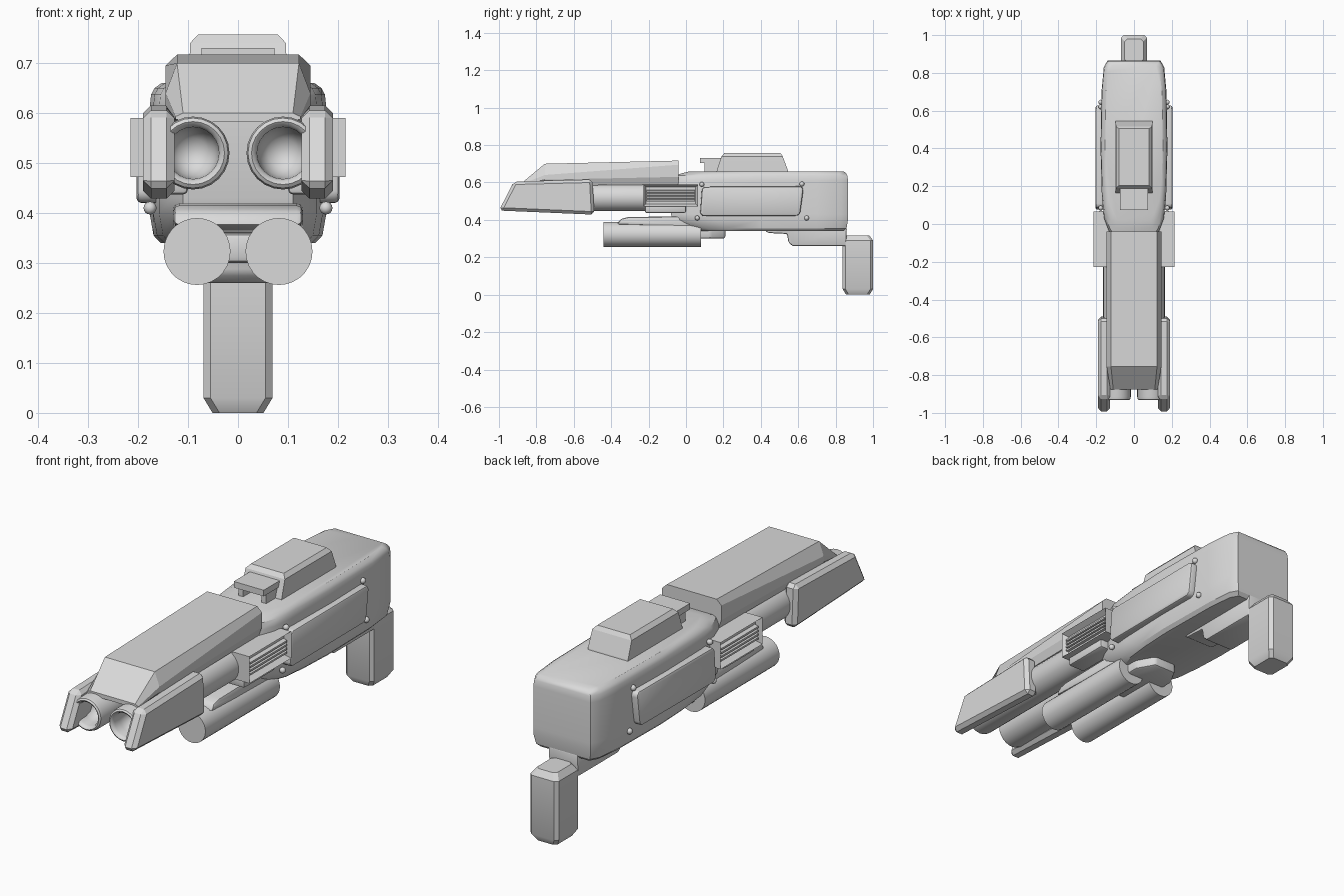
import bpy, bmesh, math

old = bpy.data.objects.get("Cube")
if old:
    bpy.data.objects.remove(old, do_unlink=True)

GREY = (0.7, 0.7, 0.7, 1)
metal = bpy.data.materials.new("light_grey")
metal.use_nodes = True
metal.diffuse_color = GREY
metal.node_tree.nodes["Principled BSDF"].inputs["Base Color"].default_value = GREY


def finish(name, bm, mirror=False, bevel=0, segments=1, angle=32):
    bmesh.ops.recalc_face_normals(bm, faces=bm.faces)
    if bevel:
        edges = [e for e in bm.edges if e.calc_face_angle(0) > 0.4]
        bmesh.ops.bevel(bm, geom=edges, offset=bevel, segments=segments,
                        profile=0.5, affect='EDGES', clamp_overlap=True)
    mesh = bpy.data.meshes.new(name)
    bm.to_mesh(mesh)
    bm.free()
    mesh.materials.append(metal)
    obj = bpy.data.objects.new(name, mesh)
    bpy.context.collection.objects.link(obj)
    bpy.ops.object.select_all(action='DESELECT')
    obj.select_set(True)
    bpy.context.view_layer.objects.active = obj
    bpy.ops.object.shade_smooth_by_angle(angle=math.radians(angle))
    if mirror:
        obj.modifiers.new("Mirror", 'MIRROR').use_mirror_merge = False
    return obj


def loft(rings, capped=True):
    bm = bmesh.new()
    rows = [[bm.verts.new(p) for p in ring] for ring in rings]
    n = len(rows[0])
    for a, b in zip(rows, rows[1:]):
        for i in range(n):
            j = (i + 1) % n
            bm.faces.new((a[i], a[j], b[j], b[i]))
    if capped:
        bm.faces.new(rows[0])
        bm.faces.new(rows[-1])
    return bm


def prism(profile, x0, x1):
    return loft([[(x, y, z) for y, z in profile] for x in (x0, x1)])


def box(x0, x1, y0, y1, z0, z1):
    return prism([(y0, z0), (y1, z0), (y1, z1), (y0, z1)], x0, x1)


def lathe(profile, cx, cz, sides=24):
    turns = [2 * math.pi * i / sides for i in range(sides)]
    return loft([[(cx + r * math.cos(t), y, cz + r * math.sin(t)) for t in turns]
                 for r, y in profile])


# Main body: a rounded plan outline stacked in layers
def body_ring(z, inset, front):
    half = [(0.11, front), (0.132, front + 0.04), (0.158, front + 0.11),
            (0.17, front + 0.22), (0.177, 0.4), (0.172, 0.7),
            (0.16, 0.83 - inset), (0.14, 0.866 - inset)]
    half = [(x - inset, y) for x, y in half]
    return [(x, y, z) for x, y in half] + [(-x, y, z) for x, y in reversed(half)]


layers = [(0.34, 0.022, 0.03), (0.355, 0.008, 0.0), (0.40, 0, -0.07), (0.43, 0, -0.08),
          (0.61, 0, -0.08), (0.637, 0.003, -0.06), (0.65, 0.01, -0.02), (0.66, 0.024, 0.02)]
finish("main_body", loft([body_ring(*layer) for layer in layers]))


# Faceted shroud over the barrels
def shroud_ring(y, low, waist, shoulder, top, w_low, w_mid, w_top):
    half = [(w_low, low), (w_mid, waist), (w_mid, shoulder), (w_top, top)]
    return [(x, y, z) for x, z in half] + [(-x, y, z) for x, z in reversed(half)]


finish("top_shroud", loft([
    shroud_ring(-0.875, 0.582, 0.588, 0.593, 0.60, 0.105, 0.125, 0.11),
    shroud_ring(-0.755, 0.582, 0.615, 0.64, 0.70, 0.13, 0.145, 0.122),
    shroud_ring(-0.04, 0.59, 0.63, 0.695, 0.717, 0.13, 0.145, 0.122)]), angle=5)

# Twin barrels with rounded muzzle rings and hollow bores
finish("barrels", lathe([
    (0.008, -0.82), (0.03, -0.828), (0.045, -0.85), (0.051, -0.88), (0.052, -0.915),
    (0.056, -0.928), (0.063, -0.933), (0.07, -0.928), (0.073, -0.915),
    (0.073, -0.05)], 0.09, 0.52), mirror=True, angle=40)

# Armour plates beside the muzzles
plate = [(-1.0, 0.45), (-0.92, 0.605), (-0.5, 0.616), (-0.49, 0.428)]
finish("muzzle_plates", prism(plate, 0.127, 0.19), mirror=True, bevel=0.016, angle=10)

# Twin lower tubes, the cover above them and the bracket behind
finish("lower_tubes", lathe([(0.067, -0.44), (0.067, 0.08)], 0.082, 0.323, 28), mirror=True)
cover = [(-0.37, 0.375), (-0.35, 0.405), (-0.31, 0.415), (0.0, 0.42), (0.05, 0.36)]
finish("tube_cover", prism(cover, -0.13, 0.13), bevel=0.012, segments=2)
bracket = [[(-0.1, -0.1, z), (0.1, -0.1, z), (0.1, 0.13, z), (0.055, 0.21, z),
            (-0.055, 0.21, z), (-0.1, 0.13, z)] for z in (0.3, 0.36)]
finish("tube_bracket", loft(bracket), bevel=0.012, segments=2)

# Side vents: recessed frames with horizontal slats
bm = box(0.13, 0.215, -0.228, 0.065, 0.472, 0.59)
bmesh.ops.recalc_face_normals(bm, faces=bm.faces)
outer = [f for f in bm.faces if f.normal.x > 0.9]
bmesh.ops.inset_region(bm, faces=outer, thickness=0.02)
for v in outer[0].verts:
    v.co.x -= 0.025
finish("side_vents", bm, mirror=True)
for i in range(4):
    z = 0.502 + i * 0.0165
    slat = [[(0.185, y, z), (0.207, y, z - 0.004), (0.207, y, z + 0.004),
             (0.185, y, z + 0.01)] for y in (-0.21, 0.047)]
    finish(f"vent_slat_{i + 1}", loft(slat), mirror=True)
finish("vent_brackets", box(0.1, 0.185, -0.22, 0.0, 0.437, 0.49),
       mirror=True, bevel=0.01, segments=2)

# Raised side panels with bolts around them
panel = [(0.075, 0.435), (0.09, 0.42), (0.595, 0.422), (0.61, 0.435),
         (0.628, 0.565), (0.615, 0.58), (0.1, 0.577), (0.085, 0.565)]
finish("side_panels", prism(panel, 0.15, 0.203), mirror=True, bevel=0.009, segments=2)
for i, (y, z) in enumerate([(0.085, 0.59), (0.62, 0.592), (0.06, 0.41), (0.645, 0.41)]):
    bm = bmesh.new()
    bmesh.ops.create_uvsphere(bm, u_segments=12, v_segments=8, radius=0.013)
    bmesh.ops.translate(bm, verts=bm.verts, vec=(0.176, y, z))
    finish(f"bolt_{i + 1}", bm, mirror=True, angle=60)


# Sight housing on top with a small front bridge
def rect(w, y0, y1, z):
    return [(-w, y0, z), (w, y0, z), (w, y1, z), (-w, y1, z)]


finish("sight_housing", loft([rect(0.098, 0.16, 0.55, 0.64), rect(0.098, 0.165, 0.545, 0.665),
                              rect(0.096, 0.19, 0.517, 0.74), rect(0.08, 0.205, 0.505, 0.757)]),
       angle=5)
finish("sight_bridge", box(-0.073, 0.073, 0.075, 0.2, 0.703, 0.73))
finish("bridge_posts", box(0.045, 0.068, 0.1, 0.2, 0.64, 0.71), mirror=True)

# Rear grip mount and grip
mount = [(0.42, 0.345), (0.44, 0.33), (0.54, 0.325), (0.548, 0.28),
         (0.57, 0.26), (0.855, 0.26), (0.86, 0.36)]
finish("grip_mount", prism(mount, -0.072, 0.072), bevel=0.01, segments=2)


def grip_ring(z, inset):
    w, y0, y1, c = 0.069 - inset, 0.838 + inset, 1.0 - inset, 0.014
    return [(-w + c, y0, z), (w - c, y0, z), (w, y0 + c, z), (w, y1 - c, z),
            (w - c, y1, z), (-w + c, y1, z), (-w, y1 - c, z), (-w, y0 + c, z)]


finish("rear_grip", loft([grip_ring(0, 0.018), grip_ring(0.03, 0), grip_ring(0.29, 0),
                          grip_ring(0.317, 0.02)]))
